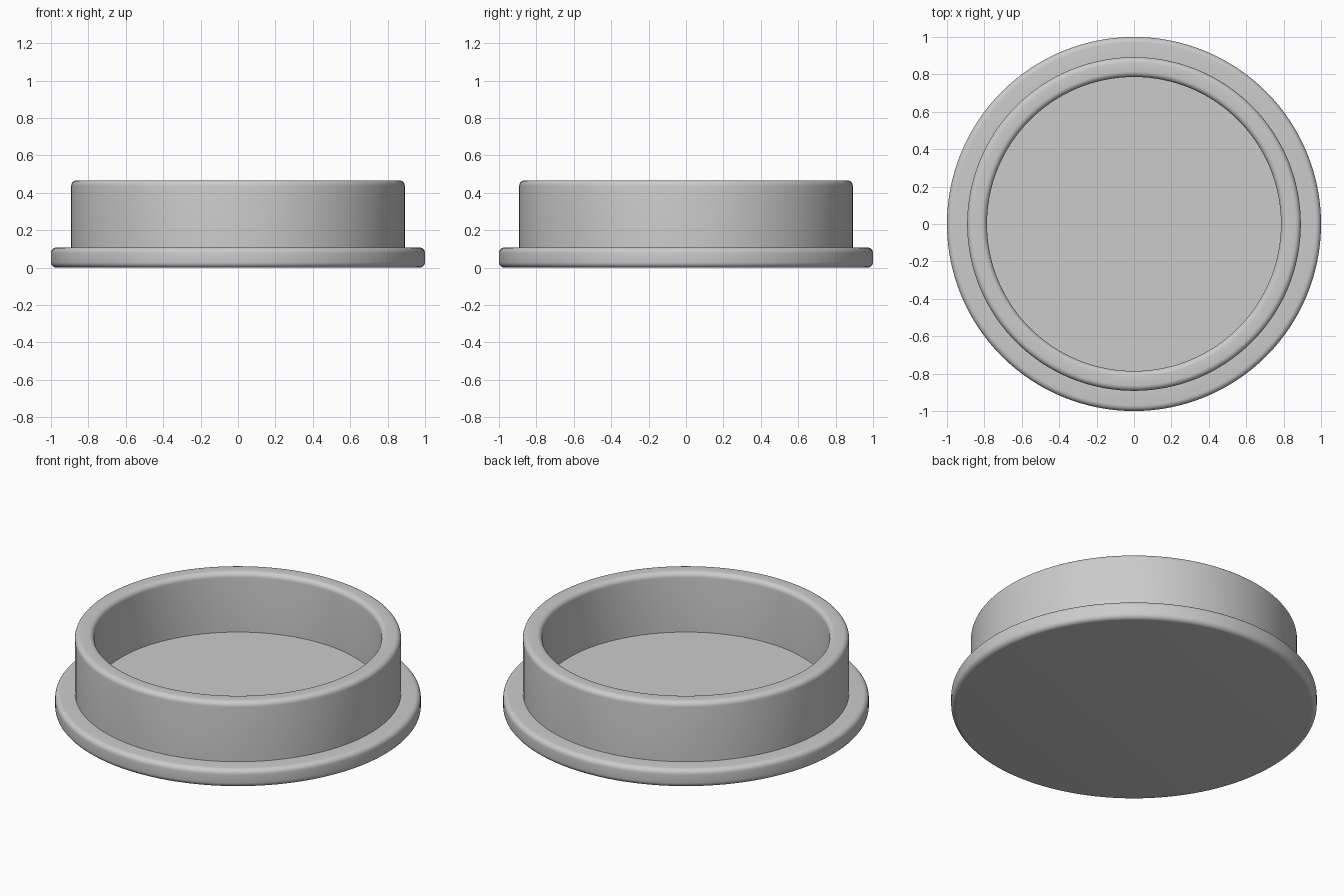
import bpy, bmesh, math
from mathutils import Vector

old = bpy.data.objects.get("Cube")
if old:
    bpy.data.objects.remove(old, do_unlink=True)

SEGMENTS = 128
FILLET = 0.03
STEPS = 6
BASE_TOP, RIM_TOP = 0.108, 0.467
INNER, OUTER, FLANGE = 0.786, 0.892, 1.0

grey = bpy.data.materials.new("light grey")
grey.use_nodes = True
grey.diffuse_color = (0.6, 0.6, 0.6, 1)
grey.node_tree.nodes["Principled BSDF"].inputs["Base Color"].default_value = (0.6, 0.6, 0.6, 1)


def fillet(r, z, start):
    """Quarter-round profile points about a centre, turning anticlockwise."""
    angles = [start + math.pi / 2 * i / STEPS for i in range(STEPS + 1)]
    return [(r + FILLET * math.cos(a), z + FILLET * math.sin(a)) for a in angles]


# Half section: rounded flange, wall with rounded rim, flat recessed floor
profile = [(0, 0)]
profile += fillet(FLANGE - FILLET, FILLET, -math.pi / 2)
profile += fillet(FLANGE - FILLET, BASE_TOP - FILLET, 0)
profile += [(OUTER, BASE_TOP)]
profile += fillet(OUTER - FILLET, RIM_TOP - FILLET, 0)
profile += fillet(INNER + FILLET, RIM_TOP - FILLET, math.pi / 2)
profile += [(INNER, BASE_TOP), (0, BASE_TOP)]

# Turn the section about the vertical axis
bm = bmesh.new()
verts = [bm.verts.new((r, 0, z)) for r, z in profile]
edges = [bm.edges.new(pair) for pair in zip(verts, verts[1:])]
bmesh.ops.spin(bm, geom=verts + edges, cent=Vector(), axis=(0, 0, 1),
               angle=math.tau, steps=SEGMENTS, use_merge=True)
bmesh.ops.remove_doubles(bm, verts=bm.verts, dist=0.0001)
bmesh.ops.recalc_face_normals(bm, faces=bm.faces)

mesh = bpy.data.meshes.new("flanged_cap")
bm.to_mesh(mesh)
bm.free()
mesh.materials.append(grey)
cap = bpy.data.objects.new("flanged_cap", mesh)
bpy.context.collection.objects.link(cap)

# Smooth curves, crisp inside corners
bpy.ops.object.select_all(action="DESELECT")
cap.select_set(True)
bpy.context.view_layer.objects.active = cap
bpy.ops.object.shade_smooth_by_angle(angle=math.radians(40))
